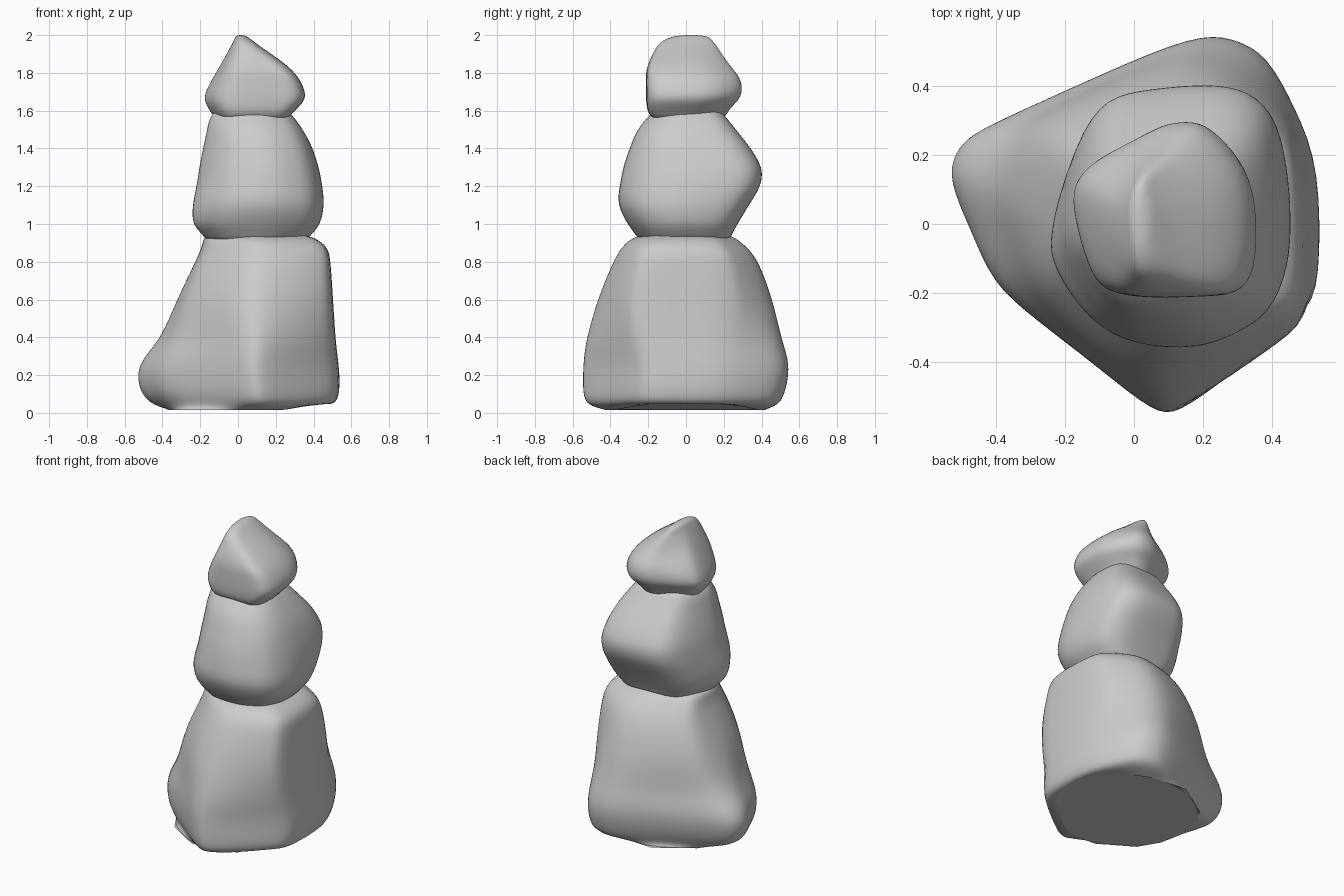
import bpy, bmesh, math

def unit(outline):
    """Normalise an outline to the 0..1 square."""
    xs, ys = [p[0] for p in outline], [p[1] for p in outline]
    ax, ay = min(xs), min(ys)
    return [((x - ax) / (max(xs) - ax), (y - ay) / (max(ys) - ay)) for x, y in outline]

def rounded(outline):
    """Matching outline pushed onto a circle."""
    pts = []
    for u, v in unit(outline):
        a = math.atan2(v - 0.5, u - 0.5)
        pts.append((0.5 + 0.5 * math.cos(a), 0.5 + 0.5 * math.sin(a)))
    return pts

def finish(name, bm):
    me = bpy.data.meshes.new(name)
    bm.to_mesh(me)
    bm.free()
    ob = bpy.data.objects.new(name, me)
    bpy.context.collection.objects.link(ob)
    bpy.ops.object.select_all(action='DESELECT')
    ob.select_set(True)
    bpy.context.view_layer.objects.active = ob
    return ob

def stone(name, low, high, z_low, z_high, rings, open_base=False):
    """Loft rings of (z, x0, x1, y0, y1), blending outline low into high."""
    lo, hi, rim = unit(low), unit(high), rounded(low)
    bm = bmesh.new()
    loops = []
    for i, (z, x0, x1, y0, y1) in enumerate(rings):
        t = min(1, max(0, (z - z_low) / (z_high - z_low)))
        loop = []
        for k in range(len(lo)):
            u = lo[k][0] * (1 - t) + hi[k][0] * t
            v = lo[k][1] * (1 - t) + hi[k][1] * t
            if i == 0 and open_base:
                u, v = rim[k]
            x, y = x0 + u * (x1 - x0), y0 + v * (y1 - y0)
            lift = max(0, x - 0.25) * 0.2 if i == 0 and open_base else 0
            loop.append(bm.verts.new((x, y, z + lift)))
        loops.append(loop)
    n = len(lo)
    for a, b in zip(loops, loops[1:]):
        for k in range(n):
            m = (k + 1) % n
            bm.faces.new((a[k], a[m], b[m], b[k]))
    bm.faces.new(loops[-1])
    if not open_base:
        bm.faces.new(loops[0][::-1])
    bmesh.ops.recalc_face_normals(bm, faces=bm.faces[:])
    base = [v.co.copy() for v in loops[0]]
    ob = finish(name, bm)
    sub = ob.modifiers.new("smooth", 'SUBSURF')
    sub.levels = sub.render_levels = 2
    bpy.ops.object.modifier_apply(modifier=sub.name)
    bpy.ops.object.shade_smooth_by_angle(angle=0.9)
    return base

# Wide bottom stone: pointed foot to the left below, five-sided above
foot = [(-.55, .13), (-.53, .21), (-.48, .26), (-.38, .305), (-.1, .43),
        (.18, .55), (.29, .54), (.39, .49), (.47, .33), (.54, .17),
        (.54, -.17), (.5, -.26), (.26, -.45), (.12, -.55), (.06, -.55),
        (-.1, -.42), (-.3, -.27), (-.42, -.17), (-.48, -.02)]
shoulder = [(-.225, .03), (-.225, .12), (-.215, .2), (-.18, .27), (-.03, .34),
            (.12, .385), (.24, .39), (.34, .33), (.42, .27), (.485, .2),
            (.495, -.22), (.45, -.28), (.3, -.35), (.16, -.39), (.06, -.385),
            (-.06, -.3), (-.15, -.2), (-.2, -.13), (-.22, -.04)]
rim = stone("bottom_stone", foot, shoulder, 0.25, 0.65,
      [(.015, -.37, .46, -.43, .44), (.04, -.46, .515, -.53, .50),
       (.10, -.525, .54, -.55, .53), (.21, -.55, .54, -.55, .555),
       (.30, -.505, .53, -.545, .545), (.40, -.41, .52, -.53, .51),
       (.60, -.325, .51, -.475, .465), (.80, -.225, .497, -.39, .39),
       (.87, -.195, .485, -.35, .335), (.915, -.185, .435, -.305, .28),
       (.94, -.17, .37, -.25, .24), (.96, -.08, .28, -.15, .14)], open_base=True)

# Underside closing the base, facing inward
bm = bmesh.new()
bm.faces.new([bm.verts.new((p.x, p.y, p.z + 0.002)) for p in rim])
finish("underside", bm)

# Bulging middle stone
belly = [(-.25, 0), (-.235, -.11), (-.13, -.28), (0, -.35), (.19, -.36),
         (.3, -.31), (.4, -.25), (.455, -.1), (.46, .05), (.45, .2),
         (.42, .33), (.32, .40), (.18, .405), (.03, .39), (-.1, .37),
         (-.19, .25)]
stone("middle_stone", belly, belly, 0, 1,
      [(.88, -.10, .30, -.20, .18), (.92, -.18, .37, -.255, .235),
       (.955, -.205, .40, -.28, .25), (1.0, -.252, .44, -.315, .275),
       (1.1, -.25, .46, -.37, .335), (1.19, -.23, .45, -.36, .395),
       (1.27, -.217, .437, -.345, .41), (1.33, -.207, .42, -.33, .39),
       (1.41, -.19, .395, -.30, .34), (1.5, -.17, .345, -.265, .265),
       (1.57, -.155, .295, -.20, .21), (1.63, -.10, .24, -.15, .16)])

# Small pointed top stone with a ridge running front to back
cap = [(-.18, .09), (-.155, .15), (-.1, .2), (0, .25), (.08, .295),
       (.15, .305), (.22, .295), (.33, .17), (.355, .03), (.35, -.14),
       (.30, -.205), (.2, -.21), (.05, -.215), (-.05, -.205), (-.11, -.17),
       (-.15, -.05)]
stone("top_stone", cap, rounded(cap), 1.8, 2.0,
      [(1.53, -.10, .24, -.15, .17), (1.58, -.145, .285, -.20, .22),
       (1.62, -.17, .325, -.21, .24), (1.67, -.195, .37, -.215, .30),
       (1.75, -.155, .34, -.215, .30), (1.80, -.124, .305, -.215, .27),
       (1.86, -.087, .24, -.20, .22), (1.92, -.052, .15, -.17, .18),
       (1.97, -.024, .08, -.14, .145), (2.002, -.01, .04, -.05, .11)])
